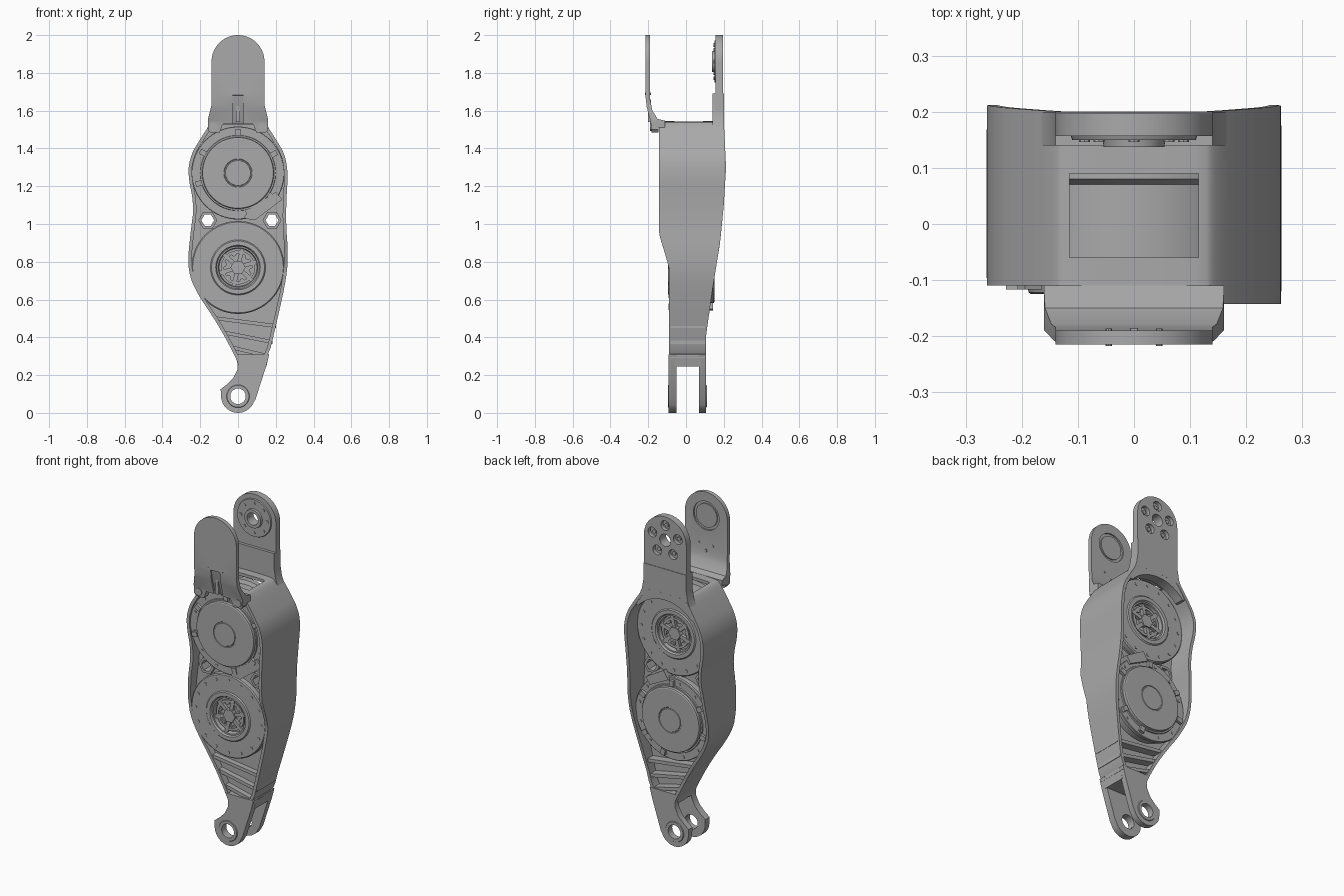
import bpy, bmesh, math
from math import sin, cos, pi, radians
from mathutils import Vector

if "Cube" in bpy.data.objects:
    bpy.data.objects.remove(bpy.data.objects["Cube"], do_unlink=True)

grey = bpy.data.materials.new("machined grey")
grey.use_nodes = True
COLOUR = (0.4, 0.4, 0.4, 1)
grey.diffuse_color = COLOUR
grey.node_tree.nodes["Principled BSDF"].inputs["Base Color"].default_value = COLOUR
parts = []


def finish(name, bm):
    bmesh.ops.recalc_face_normals(bm, faces=bm.faces)
    mesh = bpy.data.meshes.new(name)
    bm.to_mesh(mesh)
    bm.free()
    mesh.materials.append(grey)
    obj = bpy.data.objects.new(name, mesh)
    bpy.context.collection.objects.link(obj)
    parts.append(obj)
    return obj


def prism(name, polys, a, b, axis="y"):
    """Extrude flat outlines along y (points are x, z) or along x (points are y, z)."""
    bm = bmesh.new()
    for pts in polys:
        ends = []
        for d in (a, b):
            ends.append([bm.verts.new((p, d, q) if axis == "y" else (d, p, q)) for p, q in pts])
            bm.faces.new(ends[-1])
        n = len(pts)
        for i in range(n):
            j = (i + 1) % n
            bm.faces.new((ends[0][i], ends[0][j], ends[1][j], ends[1][i]))
    return finish(name, bm)


def arc(x, z, r, start=0, end=360, n=32):
    closed = end - start == 360
    steps = n if closed else n - 1
    return [(x + r * cos(radians(start + (end - start) * i / steps)),
             z + r * sin(radians(start + (end - start) * i / steps))) for i in range(n)]


def circle_of(x, z, radius, r, count, n=12, turn=0):
    return [arc(x + radius * cos(2 * pi * k / count + turn),
                z + radius * sin(2 * pi * k / count + turn), r, n=n) for k in range(count)]


def spoke(x, z, r0, r1, half, angle):
    c, s = cos(angle), sin(angle)
    return [(x + r * c - w * s, z + r * s + w * c)
            for r, w in ((r0, -half), (r1, -half), (r1, half), (r0, half))]


def lathe(name, z, profile, n=64):
    """Spin (radius, y) points round the y axis through height z."""
    bm = bmesh.new()
    rings = []
    for r, y in profile:
        if r == 0:
            rings.append([bm.verts.new((0, y, z))] * n)
        else:
            rings.append([bm.verts.new((p, y, q)) for p, q in arc(0, z, r, n=n)])
    for a, b in zip(rings, rings[1:]):
        for i in range(n):
            j = (i + 1) % n
            bm.faces.new(list(dict.fromkeys((a[i], a[j], b[j], b[i]))))
    return finish(name, bm)


def boolean(obj, tool, mode="DIFFERENCE"):
    mod = obj.modifiers.new("cut", "BOOLEAN")
    mod.operation, mod.solver, mod.object = mode, "EXACT", tool
    bpy.context.view_layer.objects.active = obj
    bpy.ops.object.modifier_apply(modifier=mod.name)
    parts.remove(tool)
    bpy.data.objects.remove(tool, do_unlink=True)


def smooth_loop(pts, step=0.04):
    """Round the corners of a closed outline, then split its long edges."""
    pts = [Vector(p) for p in pts]
    for _ in range(2):
        pts = [p.lerp(q, t) for p, q in zip(pts, pts[1:] + pts[:1]) for t in (0.25, 0.75)]
    out = []
    for p, q in zip(pts, pts[1:] + pts[:1]):
        k = max(1, math.ceil((q - p).length / step))
        out += [p.lerp(q, i / k) for i in range(k)]
    return out


def inset(pts, d):
    out = []
    for i, p in enumerate(pts):
        t = (pts[(i + 1) % len(pts)] - pts[i - 1]).normalized()
        out.append(p + Vector((t.y, -t.x)) * d)
    return out


def table(z, rows):
    for (z0, y0), (z1, y1) in zip(rows, rows[1:]):
        if z <= z1:
            return y0 + (y1 - y0) * max(0, (z - z0) / (z1 - z0))
    return rows[-1][1]


def mirror(half):
    return half + [(-x, z) for x, z in reversed(half)]


# Outer wall: a closed band whose front and back edges follow the side profile
outline = smooth_loop([
    (.12, 1.545), (.147, 1.53), (.2, 1.45), (.248, 1.37), (.265, 1.27), (.256, 1.13),
    (.254, 1.0), (.265, .85), (.258, .72), (.21, .5), (.15, .25), (0, .25), (-.005, .28),
    (-.1, .46), (-.235, .66), (-.268, .78), (-.252, .95), (-.232, 1.1), (-.268, 1.27),
    (-.248, 1.37), (-.2, 1.45), (-.147, 1.53), (-.12, 1.545)])
BACK = [(0, .105), (.4, .105), (.65, .14), (.9, .18), (1.1, .2), (1.3, .212), (1.55, .2)]
bm = bmesh.new()
band = []
for p, q in zip(outline, inset(outline, .018)):
    front = table(p.y, [(.77, -.09), (.95, -.143 if p.x > .14 else -.11)])
    back = table(p.y, BACK)
    band.append([bm.verts.new((v.x, y, v.y)) for v, y in ((p, front), (p, back), (q, back), (q, front))])
for a, b in zip(band, band[1:] + band[:1]):
    for i in range(4):
        bm.faces.new((a[i], a[i - 1], b[i - 1], b[i]))
wall = finish("outer_wall", bm)
window = [(sx * abs(x), y) for sx, x, y in ((-1, .115, -.06), (1, .115, -.06), (1, .115, .09), (-1, .115, .09))]
cutter = prism("window_cutter", [[(y, z) for y, z in ((-.06, 1.5), (.09, 1.5), (.09, 1.6), (-.06, 1.6))]],
               -.115, .115, "x")
boolean(wall, cutter)

# Inner web with two through holes, and slanted ribs below
web = prism("inner_web", [[tuple(p) for p in inset(outline, .009) if p.y < 1.4]], -.05, .05)
boolean(web, prism("hole_cutter", [arc(x, 1.02, .034, n=6) for x in (-.16, .18)], -.1, .1))
prism("slanted_ribs", [[(x0, z0), (x1, z1), (x1, z1 + .02), (x0, z0 + .02)] for x0, z0, x1, z1 in
      ((-.11, .49, .2, .45), (-.07, .415, .182, .365), (-.025, .335, .162, .29))], -.082, .1)
prism("hole_collars", [arc(x, 1.02, .05, n=6) for x in (-.16, .18)], -.07, .07)
boolean(parts[-1], prism("collar_cutter", [arc(x, 1.02, .034, n=6) for x in (-.16, .18)], -.1, .1))


# Two opposed drive units: hub on one face, cap on the other
def drive(label, z, hub_y, s):
    def at(d):
        return hub_y + s * d
    lathe(label + "_drive", z, [(r, at(d)) for r, d in (
        (0, .03), (.1, .03), (.104, .004), (.112, .004), (.118, -.006), (.14, -.006), (.146, 0),
        (.24, 0), (.246, .006), (.246, .035), (.225, .045), (.225, .19), (.246, .195), (.246, .212),
        (.243, .215), (.2, .215), (.198, .222), (.19, .222), (.188, .237), (.183, .24), (.075, .24),
        (.073, .237), (.068, .237), (.066, .24), (0, .24))])
    prism(label + "_flange_screws", circle_of(0, z, .215, .009, 16, 8), at(-.003), at(.01))
    prism(label + "_hub_spokes", [spoke(0, z, .02, .102, .011, k * pi / 3 + .3) for k in range(6)],
          at(.012), at(.034))
    prism(label + "_hub_nut", [arc(0, z, .04, n=6)], at(.004), at(.034))
    prism(label + "_hub_screws", circle_of(0, z, .075, .014, 6, 8, .82), at(.018), at(.034))
    lathe(label + "_hub_ring", z, [(r, at(d)) for r, d in (
        (.075, .034), (.075, .014), (.09, .014), (.09, .034))], 48)
    prism(label + "_cap_clips", [spoke(0, z, .197, .232, .014, radians(a)) for a in
          (-75, -35, 28, 90, 150, 195)], at(.21), at(.232))
    prism(label + "_cap_screws", circle_of(0, z, .222, .008, 12, 8, .2), at(.21), at(.219))


drive("lower", .77, -.09, 1)
drive("upper", 1.27, .115, -1)
prism("cable_bracket", [[(.03, 1.03), (.09, 1.02), (.235, 1.13), (.2, 1.17), (.06, 1.08)]], -.112, -.08)
prism("rear_cable_bracket", [[(.02, 1.0), (.14, .94), (.17, .98), (.05, 1.05)]], .05, .14)

# Bottom fork: two lugs with bored eyes
lug = [(.166, .31), (.15, .25), (.092, .07)] + arc(0, .09, .09, -20, -170, 16) + [
    (-.092, .125), (-.06, .15), (-.025, .185), (-.003, .23), (0, .27), (-.02, .31)]
for label, y0, y1, face in (("front", -.092, -.05, -1), ("back", .07, .106, 1)):
    plate = prism(label + "_fork_lug", [lug], y0, y1)
    boolean(plate, prism("eye_cutter", [arc(0, .088, .042)], -.2, .2))
    y = y0 if face < 0 else y1
    lathe(label + "_eye_ring", .088, [(r, y + face * d) for r, d in (
        (.041, -.03), (.041, .004), (.058, .004), (.062, -.002), (.041, -.03))], 32)
prism("fork_bridge", [[(0, .245), (.15, .245), (.163, .3), (-.01, .3)]], -.06, .08)

# Rear arm: rounded plate that flares into the top of the wall
HUB = 1.86
arm = prism("rear_arm", [arc(0, HUB, .14, 0, 180, 32) + [(-.14, 1.56), (.14, 1.56)]], .157, .197)
boolean(arm, prism("bore_cutter", [arc(0, HUB, .036)], .1, .3))
boolean(arm, prism("pocket_cutter", circle_of(0, HUB, .088, .029, 5, 16, pi / 2), .174, .3))
prism("arm_pocket_screws", circle_of(0, HUB, .085, .012, 5, 10, pi / 2), .17, .185)
flare = [(.14, 1.69), (.14, 1.6), (.15, 1.54), (.17, 1.49), (.21, 1.43)]
prism("rear_arm_base", [flare + arc(0, 1.27, .235, 42, 138, 24) + [(-x, z) for x, z in reversed(flare)]],
      .14, .2)
lathe("arm_boss", HUB, [(r, y) for r, y in (
    (.036, .165), (.036, .137), (.054, .137), (.056, .15), (.11, .15), (.114, .16))], 48)
prism("arm_boss_screws", circle_of(0, HUB, .088, .01, 8, 8), .146, .155)

# Front plate: bent bracket trimmed to a rounded outline
bracket = prism("front_plate", [[
    (-.215, 2.01), (-.215, 1.68), (-.208, 1.62), (-.187, 1.54), (-.183, 1.485), (-.145, 1.485),
    (-.145, 1.51), (-.11, 1.51), (-.11, 1.546), (-.15, 1.556), (-.178, 1.6), (-.19, 1.66), (-.19, 2.01)]],
    -.2, .2, "x")
foot = [(-.14, 1.63), (-.16, 1.55), (-.16, 1.5), (-.14, 1.475), (-.1, 1.475), (-.08, 1.53)]
boolean(bracket, prism("trim", [arc(0, HUB, .14, 0, 180, 32) + mirror(foot)], -.3, .0), "INTERSECT")
boolean(bracket, prism("recess_cutter", [arc(0, HUB, .085)], -.199, -.1))
boolean(bracket, prism("groove_cutter", [[(-.23, 1.69), (-.209, 1.68), (-.199, 1.62), (-.168, 1.52),
                                          (-.23, 1.52)]], -.03, .03, "x"))
prism("front_plate_pad", [arc(0, HUB, .07)], -.203, -.192)
prism("groove_ridge", [[(-.012, 1.54), (.012, 1.54), (.006, 1.66), (-.006, 1.66)]], -.2, -.186)
prism("front_plate_screws", [arc(x, 1.515, .022, n=16) for x in (-.13, .13)], -.19, -.17)
prism("front_plate_pins", [arc(x, 1.69, .006, n=8) for x in (-.045, .045)], -.217, -.186)

# Smooth round surfaces, keep machined edges crisp
bpy.ops.object.select_all(action="DESELECT")
for obj in parts:
    obj.select_set(True)
bpy.context.view_layer.objects.active = parts[0]
bpy.ops.object.shade_smooth_by_angle(angle=radians(30))
